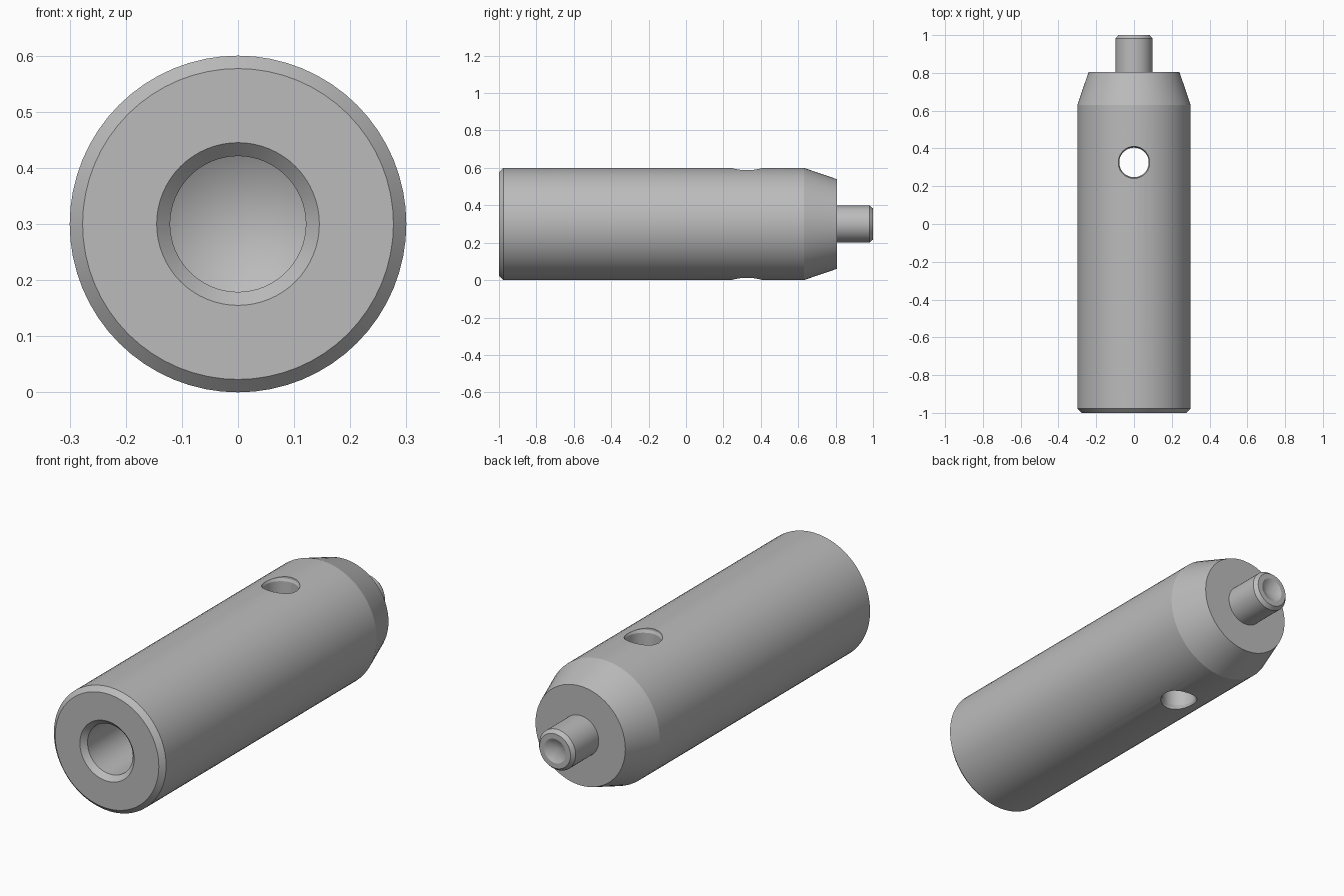
import bpy, bmesh, math
from mathutils import Matrix

cube = bpy.data.objects.get("Cube")
if cube:
    bpy.data.objects.remove(cube)

AXIS_Z = 0.3

steel = bpy.data.materials.new("brushed steel grey")
steel.use_nodes = True
GREY = (0.5, 0.5, 0.5, 1)
steel.diffuse_color = GREY
steel.node_tree.nodes["Principled BSDF"].inputs["Base Color"].default_value = GREY


def lathe(name, profile, sides=64, along="Y", offset=(0, 0, 0), turn=0):
    """Closed solid of revolution from (radius, position) points, ends on the axis."""
    bm = bmesh.new()
    rings = []
    for r, p in profile:
        count = 1 if r == 0 else sides
        rings.append([bm.verts.new((r * math.cos(turn + math.tau * i / sides),
                                    r * math.sin(turn + math.tau * i / sides), p))
                      for i in range(count)])
    for a, b in zip(rings, rings[1:]):
        for i in range(sides):
            j = (i + 1) % sides
            corners = [a[i % len(a)], a[j % len(a)], b[j % len(b)], b[i % len(b)]]
            bm.faces.new(list(dict.fromkeys(corners)))
    if along == "Y":
        bm.transform(Matrix.Rotation(-math.pi / 2, 4, "X"))
    bm.transform(Matrix.Translation(offset))
    bmesh.ops.recalc_face_normals(bm, faces=bm.faces)
    mesh = bpy.data.meshes.new(name)
    bm.to_mesh(mesh)
    bm.free()
    mesh.materials.append(steel)
    obj = bpy.data.objects.new(name, mesh)
    bpy.context.collection.objects.link(obj)
    return obj


def cut(target, cutter):
    mod = target.modifiers.new("cut", "BOOLEAN")
    mod.object, mod.operation, mod.solver = cutter, "DIFFERENCE", "EXACT"
    bpy.context.view_layer.objects.active = target
    bpy.ops.object.modifier_apply(modifier=mod.name)
    bpy.data.objects.remove(cutter)


def smooth(obj):
    bpy.ops.object.select_all(action="DESELECT")
    obj.select_set(True)
    bpy.context.view_layer.objects.active = obj
    bpy.ops.object.shade_smooth_by_angle(angle=math.radians(14))


centre = (0, 0, AXIS_Z)

# Body: drilled bore with a conical bottom, chamfered mouth, tapered rear
body = lathe("body", [(0, 0.0), (0.121, -0.07), (0.121, -0.976), (0.145, -1),
                      (0.277, -1), (0.3, -0.977), (0.3, 0.63), (0.24, 0.806),
                      (0, 0.806)], offset=centre)

# Vertical cross hole with softened rims
half = [(0.078, 0.278), (0.084, 0.29), (0.084, 0.4), (0, 0.4)]
hole = [(r, -p) for r, p in reversed(half)] + half
cut(body, lathe("cross_hole_cutter", hole, 48, "Z", (0, 0.326, AXIS_Z)))

# Rear pin with chamfered end and hexagonal socket
pin = lathe("rear_pin", [(0, 0.78), (0.098, 0.78), (0.098, 0.982),
                         (0.083, 1), (0, 1)], 48, offset=centre)
cut(pin, lathe("socket_cutter", [(0, 0.88), (0.058, 0.9), (0.058, 1.1), (0, 1.1)],
               6, offset=centre, turn=math.pi / 6))
cut(pin, lathe("socket_mouth_cutter", [(0, 0.97), (0.06, 1.001), (0, 1.001)],
               48, offset=centre))

for part in (body, pin):
    smooth(part)
